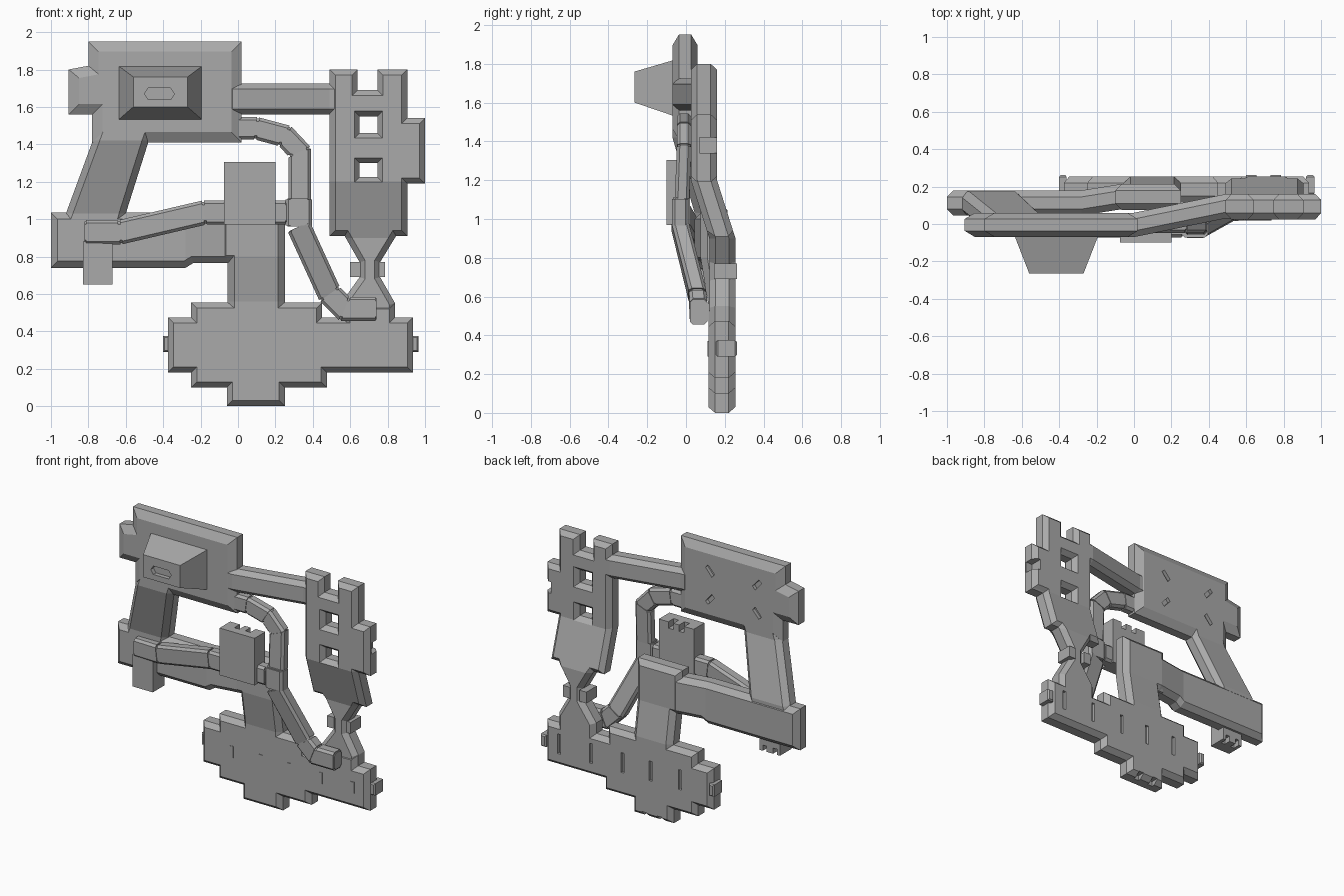
import bpy, bmesh
from mathutils import Vector

if "Cube" in bpy.data.objects:
    bpy.data.objects.remove(bpy.data.objects["Cube"], do_unlink=True)

grey = bpy.data.materials.new("plain_grey")
grey.use_nodes = True
grey.diffuse_color = (0.4, 0.4, 0.4, 1)
grey.node_tree.nodes["Principled BSDF"].inputs["Base Color"].default_value = (0.4, 0.4, 0.4, 1)


def finish(name, bm):
    bmesh.ops.recalc_face_normals(bm, faces=bm.faces)
    mesh = bpy.data.meshes.new(name)
    bm.to_mesh(mesh)
    bm.free()
    mesh.materials.append(grey)
    obj = bpy.data.objects.new(name, mesh)
    bpy.context.collection.objects.link(obj)
    return obj


def loft(bm, loops):
    rings = [[bm.verts.new(p) for p in loop] for loop in loops]
    for a, b in zip(rings, rings[1:]):
        for i in range(len(a)):
            j = (i + 1) % len(a)
            bm.faces.new((a[i], a[j], b[j], b[i]))
    bm.faces.new(rings[0])
    bm.faces.new(rings[-1])


def offset(points, d):
    """Move an (x, z) outline inward by d with mitred corners."""
    pts = [Vector(p) for p in points]
    n = len(pts)
    area = sum(pts[i - 1].cross(pts[i]) for i in range(n))
    sign = 1 if area > 0 else -1
    out = []
    for i in range(n):
        u = (pts[i] - pts[i - 1]).normalized()
        v = (pts[(i + 1) % n] - pts[i]).normalized()
        nu, nv = Vector((-u.y, u.x)) * sign, Vector((-v.y, v.x)) * sign
        out.append(pts[i] + (nu + nv) * d / (1 + nu.dot(nv)))
    return out


def slab(name, outline, y0, y1, inset=0.03, depth=0.035, axis=2, bend=()):
    """Plate with chamfered front and back rims; bend lists (coordinate, y shift)."""
    inner = offset(outline, inset)
    loops = [[(p[0], y, p[1]) for p in ring] for ring, y in
             ((inner, y0), (outline, y0 + depth), (outline, y1 - depth), (inner, y1))]
    bm = bmesh.new()
    loft(bm, loops)
    for c, _ in bend:
        co, no = Vector(), Vector()
        co[axis], no[axis] = c, 1
        bmesh.ops.bisect_plane(bm, geom=bm.verts[:] + bm.edges[:] + bm.faces[:],
                               plane_co=co, plane_no=no)
    for v in bm.verts:
        t = v.co[axis]
        for i, (c, dy) in enumerate(bend):
            if t <= c or i == len(bend) - 1:
                if i and t < c:
                    pc, pd = bend[i - 1]
                    dy = pd + (dy - pd) * (t - pc) / (c - pc)
                v.co.y += dy
                break
    return finish(name, bm)


def rect(x0, x1, z0, z1):
    return [(x0, z0), (x1, z0), (x1, z1), (x0, z1)]


def box(name, x0, x1, y0, y1, z0, z1):
    return slab(name, rect(x0, x1, z0, z1), y0, y1, 0, 0.001)


def cut(obj, cutter):
    cutter.hide_render = True
    mod = obj.modifiers.new("opening", "BOOLEAN")
    mod.operation, mod.solver, mod.object = "DIFFERENCE", "EXACT", cutter
    bpy.context.view_layer.objects.active = obj
    bpy.ops.object.modifier_apply(modifier=mod.name)
    bpy.data.objects.remove(cutter, do_unlink=True)


def duct(name, path, w, d):
    """Chamfered rectangular duct through (x, y, z) points, with thin joint grooves."""
    pts = [Vector(p) for p in path]
    bm = bmesh.new()
    dirs = [Vector((b.x - a.x, b.z - a.z)).normalized() for a, b in zip(pts, pts[1:])]
    sides = []
    for i in range(len(pts)):
        u, v = dirs[max(i - 1, 0)], dirs[min(i, len(dirs) - 1)]
        nu, nv = Vector((-u.y, u.x)), Vector((-v.y, v.x))
        sides.append((nu + nv) / (1 + nu.dot(nv)))

    def ring(c, side, k):
        a, b, e = w / 2 * k, d / 2 * k, 0.016
        prof = [(a, b - e), (a - e, b), (e - a, b), (-a, b - e),
                (-a, e - b), (e - a, -b), (a - e, -b), (a, e - b)]
        return [c + Vector((side.x * s, y, side.y * s)) for s, y in prof]

    loft(bm, [ring(p, s, 0.88) for p, s in zip(pts, sides)])
    for i in range(len(dirs)):
        a, b = pts[i], pts[i + 1]
        step = (b - a).normalized() * 0.006
        loft(bm, [ring(a + step, sides[i], 1), ring(b - step, sides[i + 1], 1)])
    return finish(name, bm)


# Upper block with side tab, and the tapered hood on its front
block = slab("upper_block", [(-0.8, 1.95), (0.02, 1.95), (0.02, 1.41), (-0.78, 1.41),
             (-0.78, 1.56), (-0.905, 1.56), (-0.905, 1.8), (-0.8, 1.82)],
             -0.07, 0.06, 0.055, 0.033)
bm = bmesh.new()
loft(bm, [[(x, y, z) for x, z in r] for r, y in
          ((rect(-0.64, -0.19, 1.53, 1.82), -0.06), (rect(-0.56, -0.27, 1.6, 1.76), -0.265))])
hood = finish("hood", bm)
port = [(-0.5, 1.67), (-0.48, 1.64), (-0.36, 1.64), (-0.34, 1.67), (-0.36, 1.7), (-0.48, 1.7)]
cut(hood, slab("hood_port_cutter", port, -0.3, -0.235, 0, 0.01))
for sx in (-1, 1):
    for sz in (-1, 1):
        x, z = -0.415 + sx * 0.2, 1.675 + sz * 0.12
        bar = [(x - sx * 0.05, z - sz * 0.035), (x - sx * 0.03, z - sz * 0.06),
               (x + sx * 0.02, z), (x, z + sz * 0.02)]
        cut(block, slab("corner_slot_cutter", bar, 0.035, 0.09, 0, 0.005))

# Bridge to the right column
slab("bridge", rect(-0.06, 0.56, 1.56, 1.725), -0.07, 0.06, 0.03, 0.033, 0,
     [(0.0, 0), (0.49, 0.1)])

# Right column, narrowing to a neck that meets the lower body
column = slab("right_column", [
    (0.49, 1.8), (0.64, 1.8), (0.64, 1.69), (0.745, 1.69), (0.745, 1.8), (0.905, 1.8),
    (0.905, 1.54), (1, 1.54), (1, 1.19), (0.905, 1.19), (0.905, 0.91), (0.845, 0.91),
    (0.76, 0.77), (0.76, 0.69), (0.84, 0.55), (0.84, 0.4), (0.55, 0.4), (0.55, 0.55),
    (0.65, 0.69), (0.65, 0.77), (0.57, 0.91), (0.49, 0.91)],
    0.025, 0.16, 0.03, 0.033, 2, [(0.9, 0.095), (1.2, 0)])
for z0, z1 in ((1.46, 1.55), (1.225, 1.3)):
    cut(column, slab("window_cutter", rect(0.65, 0.745, z0, z1), 0.015, 0.17, -0.035, 0.045))
cut(column, box("tab_notch_cutter", 0.95, 1.1, 0.07, 0.2, 1.34, 1.42))
for x in (0.6, 0.73):
    box("neck_coupling", x, x + 0.055, 0.145, 0.262, 0.69, 0.77)

# Lower body with stepped rim, end nubs and narrow slots
body = slab("lower_body", [
    (-0.06, 0), (0.25, 0), (0.25, 0.1), (0.475, 0.1), (0.475, 0.18), (0.935, 0.18),
    (0.935, 0.475), (0.84, 0.475), (0.84, 0.55), (0.57, 0.55), (0.57, 0.475), (0.45, 0.475),
    (0.45, 0.555), (-0.25, 0.555), (-0.25, 0.475), (-0.375, 0.475), (-0.375, 0.18),
    (-0.25, 0.18), (-0.25, 0.1), (-0.06, 0.1)], 0.115, 0.255)
for x in (-0.13, 0.1, 0.32, 0.57, 0.82):
    box("front_slot_plate", x - 0.014, x + 0.014, 0.111, 0.118, 0.29, 0.37)
    cut(body, box("back_slot_cutter", x - 0.012, x + 0.012, 0.235, 0.3, 0.27, 0.41))
for x in (0.03, 0.15):
    cut(body, box("foot_notch_cutter", x - 0.02, x + 0.02, 0.2, 0.3, -0.1, 0.035))
for x0, x1 in ((-0.4, -0.36), (0.92, 0.965)):
    slab("end_nub", rect(x0, x1, 0.29, 0.375), 0.155, 0.262, 0.008, 0.01)

# Spine rising from the lower body
slab("spine", [(-0.055, 0.48), (0.25, 0.48), (0.25, 1.08), (-0.1, 1.08), (-0.1, 0.77),
               (-0.055, 0.77)], 0.115, 0.255, 0.035, 0.035, 2, [(0.56, 0), (0.8, -0.04)])

# Left arm and the sloping strut up to the upper block
slab("left_arm", [(-1, 0.74), (-0.28, 0.74), (-0.24, 0.765), (0.05, 0.765), (0.05, 1.035),
                  (-1, 1.035)], 0.045, 0.18, 0.035, 0.035, 0, [(-0.28, 0), (-0.06, 0.035)])
slab("left_strut", [(-0.965, 0.9), (-0.635, 0.9), (-0.6, 1.03), (-0.48, 1.41), (-0.44, 1.52),
                    (-0.74, 1.52), (-0.78, 1.41), (-0.92, 1.03)],
     -0.07, 0.06, 0.035, 0.033, 2, [(1.03, 0.115), (1.42, 0)])
drop = box("left_drop_block", -0.83, -0.67, 0.0, 0.13, 0.65, 0.88)
for x in (-0.79, -0.71):
    cut(drop, box("drop_notch_cutter", x - 0.015, x + 0.015, 0.08, 0.2, 0.6, 0.69))

# Front ducts
duct("left_duct", [(-0.82, 0.035, 0.93), (-0.63, 0.03, 0.93), (-0.18, -0.03, 1.035),
                   (0.26, -0.03, 1.035)], 0.13, 0.085)
duct("upper_duct", [(0.0, -0.01, 1.485), (0.1, -0.01, 1.485), (0.25, -0.01, 1.445),
                    (0.33, -0.01, 1.36), (0.33, -0.02, 1.1)], 0.12, 0.075)
duct("junction_duct", [(0.325, -0.03, 1.11), (0.325, -0.03, 0.96)], 0.14, 0.085)
duct("lower_duct", [(0.325, -0.03, 0.96), (0.49, 0.06, 0.6), (0.57, 0.065, 0.52),
                    (0.74, 0.065, 0.52)], 0.13, 0.09)

# Standing block on the middle duct with a forked top
stand = box("standing_block", -0.075, 0.2, -0.1, 0.02, 0.97, 1.305)
for x in (0.02, 0.105):
    cut(stand, box("stand_notch_cutter", x - 0.02, x + 0.02, -0.04, 0.1, 1.26, 1.4))
